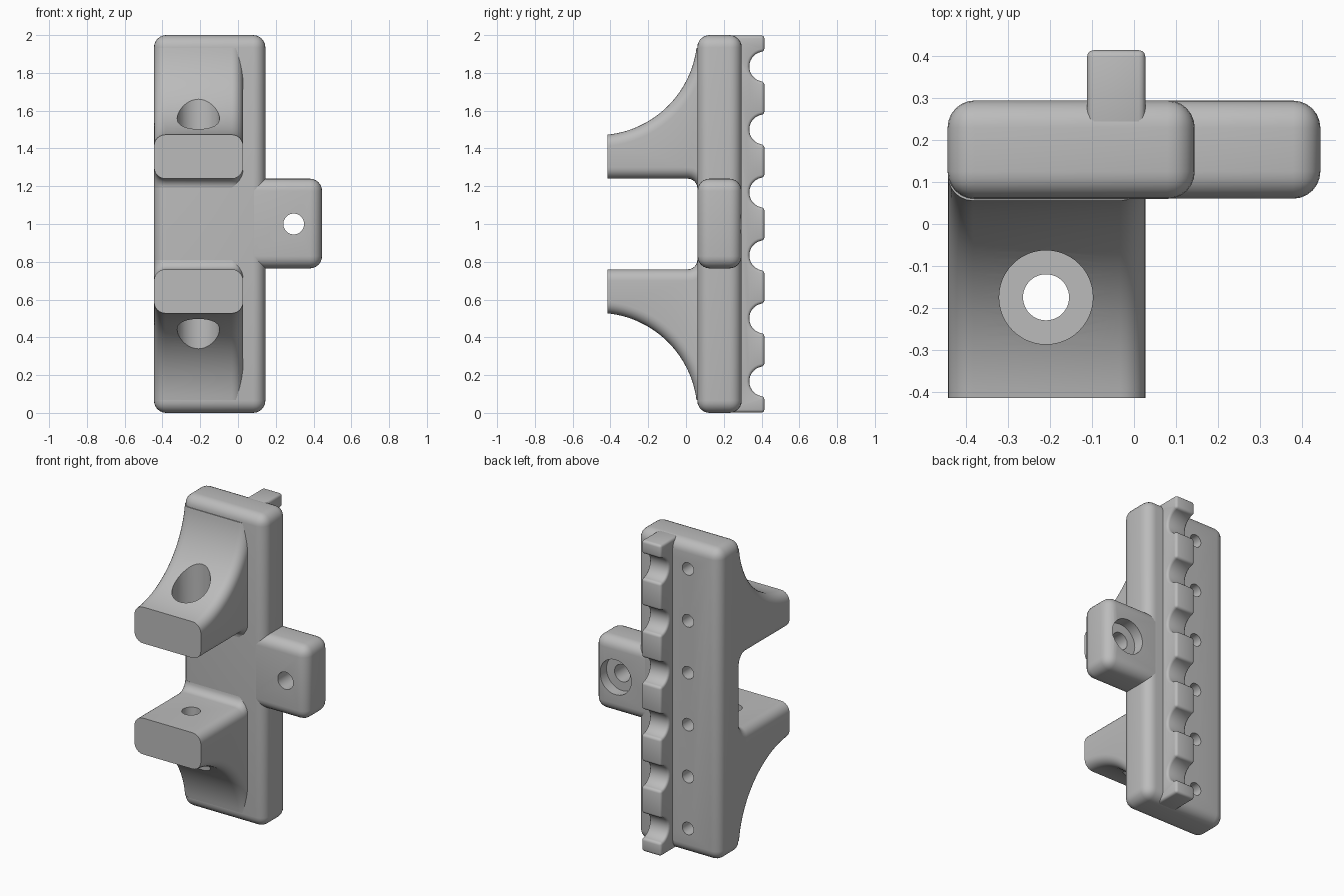
import bpy
import bmesh
from math import sin, cos, pi, acos
from mathutils import Matrix, Vector

if "Cube" in bpy.data.objects:
    bpy.data.objects.remove(bpy.data.objects["Cube"], do_unlink=True)

grey = bpy.data.materials.new("plain grey")
grey.use_nodes = True
grey.diffuse_color = (0.5, 0.5, 0.5, 1)
grey.node_tree.nodes["Principled BSDF"].inputs["Base Color"].default_value = (0.5, 0.5, 0.5, 1)


def add_object(name, bm):
    bmesh.ops.recalc_face_normals(bm, faces=bm.faces)
    mesh = bpy.data.meshes.new(name)
    bm.to_mesh(mesh)
    bm.free()
    mesh.materials.append(grey)
    ob = bpy.data.objects.new(name, mesh)
    bpy.context.collection.objects.link(ob)
    return ob


def activate(ob):
    bpy.ops.object.select_all(action='DESELECT')
    ob.select_set(True)
    bpy.context.view_layer.objects.active = ob


def round_edges(ob, width, segments):
    mod = ob.modifiers.new("rounding", 'BEVEL')
    mod.width, mod.segments = width, segments
    mod.limit_method, mod.angle_limit = 'ANGLE', 0.7
    activate(ob)
    bpy.ops.object.modifier_apply(modifier=mod.name)


def drill(ob, start, end, radius):
    """Cut a round hole from start to end."""
    a, b = Vector(start), Vector(end)
    turn = (b - a).to_track_quat('Z', 'Y').to_matrix().to_4x4()
    bm = bmesh.new()
    bmesh.ops.create_cone(bm, cap_ends=True, segments=48, radius1=radius, radius2=radius,
                          depth=(b - a).length, matrix=Matrix.Translation((a + b) / 2) @ turn)
    cutter = add_object("hole_cutter", bm)
    cutter.hide_render = True
    mod = ob.modifiers.new("hole", 'BOOLEAN')
    mod.operation, mod.solver, mod.object = 'DIFFERENCE', 'EXACT', cutter
    activate(ob)
    bpy.ops.object.modifier_apply(modifier=mod.name)
    bpy.data.objects.remove(cutter, do_unlink=True)


def smooth(ob):
    activate(ob)
    bpy.ops.object.shade_smooth_by_angle(angle=0.6)


def box(name, low, high):
    low, high = Vector(low), Vector(high)
    bm = bmesh.new()
    bmesh.ops.create_cube(bm, size=1, matrix=Matrix.Translation((low + high) / 2)
                          @ Matrix.Diagonal((high - low).to_4d()))
    return add_object(name, bm)


def extrude_profile(profile, x0, x1):
    """Solid from a (y, z) outline swept along x."""
    bm = bmesh.new()
    face = bm.faces.new([bm.verts.new((x0, y, z)) for y, z in profile])
    result = bmesh.ops.extrude_face_region(bm, geom=[face])
    verts = [v for v in result["geom"] if isinstance(v, bmesh.types.BMVert)]
    bmesh.ops.translate(bm, verts=verts, vec=(x1 - x0, 0, 0))
    bmesh.ops.recalc_face_normals(bm, faces=bm.faces)
    return bm


def arc(cy, cz, r, a0, a1, n):
    steps = [a0 + (a1 - a0) * i / n for i in range(n + 1)]
    return [(cy + r * cos(a), cz + r * sin(a)) for a in steps]


LEVELS = [1 / 6 + i / 3 for i in range(6)]

# Back plate with a column of blind holes
plate = box("back_plate", (-0.445, 0.06, 0), (0.145, 0.295, 2))
round_edges(plate, 0.065, 6)
for z in LEVELS:
    drill(plate, (-0.22, 0.18, z), (-0.22, 0.4, z), 0.04)
smooth(plate)

# Side tab with a counterbored screw hole
tab = box("side_tab", (-0.03, 0.0605, 0.765), (0.445, 0.2945, 1.24))
round_edges(tab, 0.065, 6)
drill(tab, (0.295, -0.1, 1), (0.295, 0.5, 1), 0.055)
drill(tab, (0.295, 0.225, 1), (0.295, 0.5, 1), 0.112)
smooth(tab)
# Open the plate edge where the counterbore could be covered
drill(plate, (0.295, 0.225, 1), (0.295, 0.5, 1), 0.112)

# Scalloped rail on the back
outline = [(0.2, 0.002), (0.415, 0.002)]
for z in LEVELS:
    outline += arc(0.415, z, 0.08, 1.5 * pi, 0.5 * pi, 16)
outline += [(0.415, 1.998), (0.2, 1.998)]
rail = add_object("scalloped_rail", extrude_profile(outline, -0.112, 0.027))
round_edges(rail, 0.016, 3)
smooth(rail)


# Curved brackets, upper and lower
def bracket(name, side):
    radius, tip = 0.53, -0.415
    top = arc(-0.47, 1.0, radius, -acos((tip + 0.47) / radius), -0.13, 28)
    under = arc(0.01, 0.19, 0.05, 0, pi / 2, 6)
    outline = [(0.16, 0.19)] + under + [(tip, 0.24)] + top + [(0.16, top[-1][1])]
    bm = extrude_profile([(y, 1 + side * z) for y, z in outline], -0.4445, 0.027)

    def is_rim(e):
        a, b = (v.co for v in e.verts)
        at_tip = max(a.y, b.y) < tip + 0.001
        return abs(a.x - b.x) < 0.001 and not at_tip and max(a.y, b.y) < 0.1

    bmesh.ops.bevel(bm, geom=[e for e in bm.edges if is_rim(e)], offset=0.06, segments=6,
                    profile=0.5, affect='EDGES', clamp_overlap=False)
    ob = add_object(name, bm)
    for start, end, r in ((0.1, 1.1, 0.055), (0.36, 1.1, 0.112)):
        drill(ob, (-0.21, -0.175, 1 + side * start), (-0.21, -0.175, 1 + side * end), r)
    smooth(ob)


bracket("upper_bracket", 1)
bracket("lower_bracket", -1)
